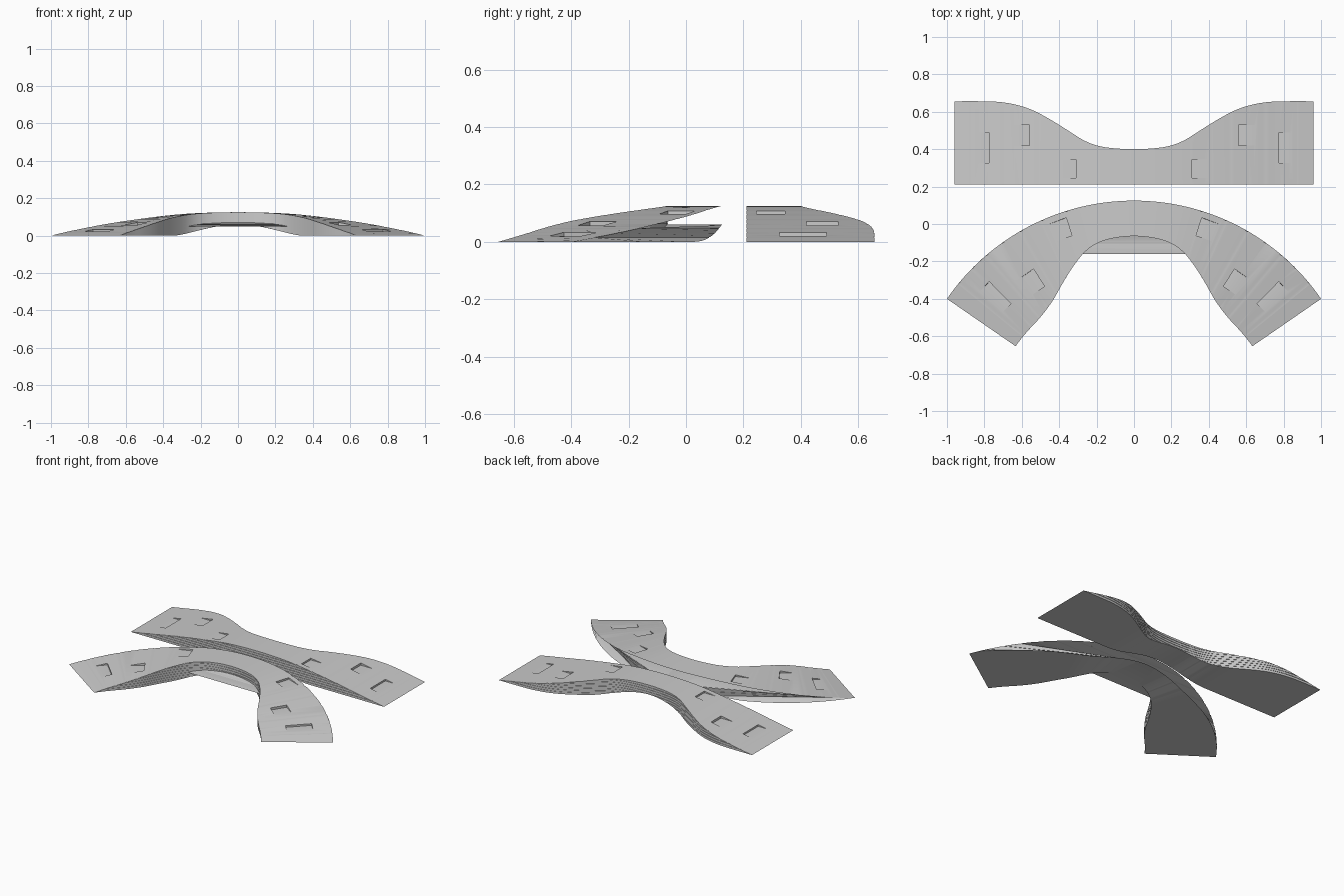
import bpy, bmesh, math

if "Cube" in bpy.data.objects:
    bpy.data.objects.remove(bpy.data.objects["Cube"])

L, Y0 = 0.96, 0.21            # half length and straight edge of the board
R, CY, END = 1.215, -1.09, math.radians(55.4)   # arc of the curved board
N = 72
XS = [-L + 2 * L * i / N for i in range(N + 1)]

WIDE = [(0, .40), (.12, .406), (.2, .42), (.27, .448), (.35, .498), (.45, .56),
        (.55, .612), (.65, .642), (.76, .655), (1.1, .655)]
TOP = [(0, .125), (.18, .120), (.31, .108), (.56, .071), (.775, .033), (.96, 0)]


def curve(pts, x):
    """Smooth symmetric interpolation through a few points."""
    x = min(abs(x), pts[-1][0])
    def slope(i):
        if i == 0:
            return 0
        a, b = pts[i - 1], pts[min(i + 1, len(pts) - 1)]
        return (b[1] - a[1]) / (b[0] - a[0])
    for i in range(len(pts) - 1):
        (x0, y0), (x1, y1) = pts[i], pts[i + 1]
        if x <= x1:
            h = x1 - x0
            t = (x - x0) / h
            return (y0 * (2*t**3 - 3*t*t + 1) + y1 * (3*t*t - 2*t**3)
                    + h * slope(i) * (t**3 - 2*t*t + t) + h * slope(i + 1) * (t**3 - t*t))


def under(x):
    return .03 * (1 + math.cos(math.pi * x / .4)) if abs(x) < .4 else 0


def loft(name, rings):
    """Closed solid from a stack of equal rings."""
    bm = bmesh.new()
    vs = [[bm.verts.new(p) for p in r] for r in rings]
    n = len(vs[0])
    for a, b in zip(vs, vs[1:]):
        for i in range(n):
            j = (i + 1) % n
            bm.faces.new((a[i], a[j], b[j], b[i]))
    bm.faces.new(vs[0][::-1])
    bm.faces.new(vs[-1])
    bmesh.ops.recalc_face_normals(bm, faces=bm.faces)
    me = bpy.data.meshes.new(name)
    bm.to_mesh(me)
    bm.free()
    ob = bpy.data.objects.new(name, me)
    bpy.context.collection.objects.link(ob)
    return ob


# side profile, arched top and hollow underside
side = [(x, curve(TOP, x)) for x in XS] + [(x, under(x)) for x in XS[-2:0:-1]]
board = loft("straight_bridge", [[(x, y, z) for x, z in side] for y in (0, .9)])


# plan outline as laminated layers with fine grooves between them
def outline(z, inset):
    px = [-1.0] + XS[1:-1] + [1.0]
    return ([(x, curve(WIDE, x) - inset, z) for x in px]
            + [(1.0, Y0 + inset, z), (-1.0, Y0 + inset, z)])


rings = [outline(-.05, 0)]
for k in range(1, 8):
    z = k * .0156
    rings += [outline(z - .001, 0), outline(z - .001, .003),
              outline(z + .001, .003), outline(z + .001, 0)]
rings.append(outline(.2, 0))
plan = loft("plan_cutter", rings)
cutters = [(plan, 'INTERSECT')]

# stepped notches in the top, mirrored
for x, ya, yb, z in ((.775, .325, .49, .021), (.56, .42, .53, .056), (.31, .245, .345, .096)):
    for s in (-1, 1):
        ring = [(s * x, ya), (s * (x + .13), ya), (s * (x + .13), yb), (s * x, yb)]
        c = loft("notch_cutter", [[(a, b, h) for a, b in ring] for h in (z, .2)])
        cutters.append((c, 'DIFFERENCE'))

for c, op in cutters:
    c.hide_render = True
    m = board.modifiers.new("cut", 'BOOLEAN')
    m.object, m.operation, m.solver = c, op, 'EXACT'
dg = bpy.context.evaluated_depsgraph_get()
board.data = bpy.data.meshes.new_from_object(board.evaluated_get(dg))
board.modifiers.clear()
for c, op in cutters:
    bpy.data.objects.remove(c)

# curved board: the same board bent along an arc
bent = bpy.data.objects.new("curved_bridge", board.data.copy())
bpy.context.collection.objects.link(bent)
for v in bent.data.vertices:
    a, r = v.co.x / L * END, R - (v.co.y - Y0)
    v.co.x, v.co.y = r * math.sin(a), r * math.cos(a) + CY
bent.data.flip_normals()

for ob in (board, bent):
    ob.select_set(True)
    bpy.context.view_layer.objects.active = ob
bpy.ops.object.shade_smooth_by_angle(angle=math.radians(25))
